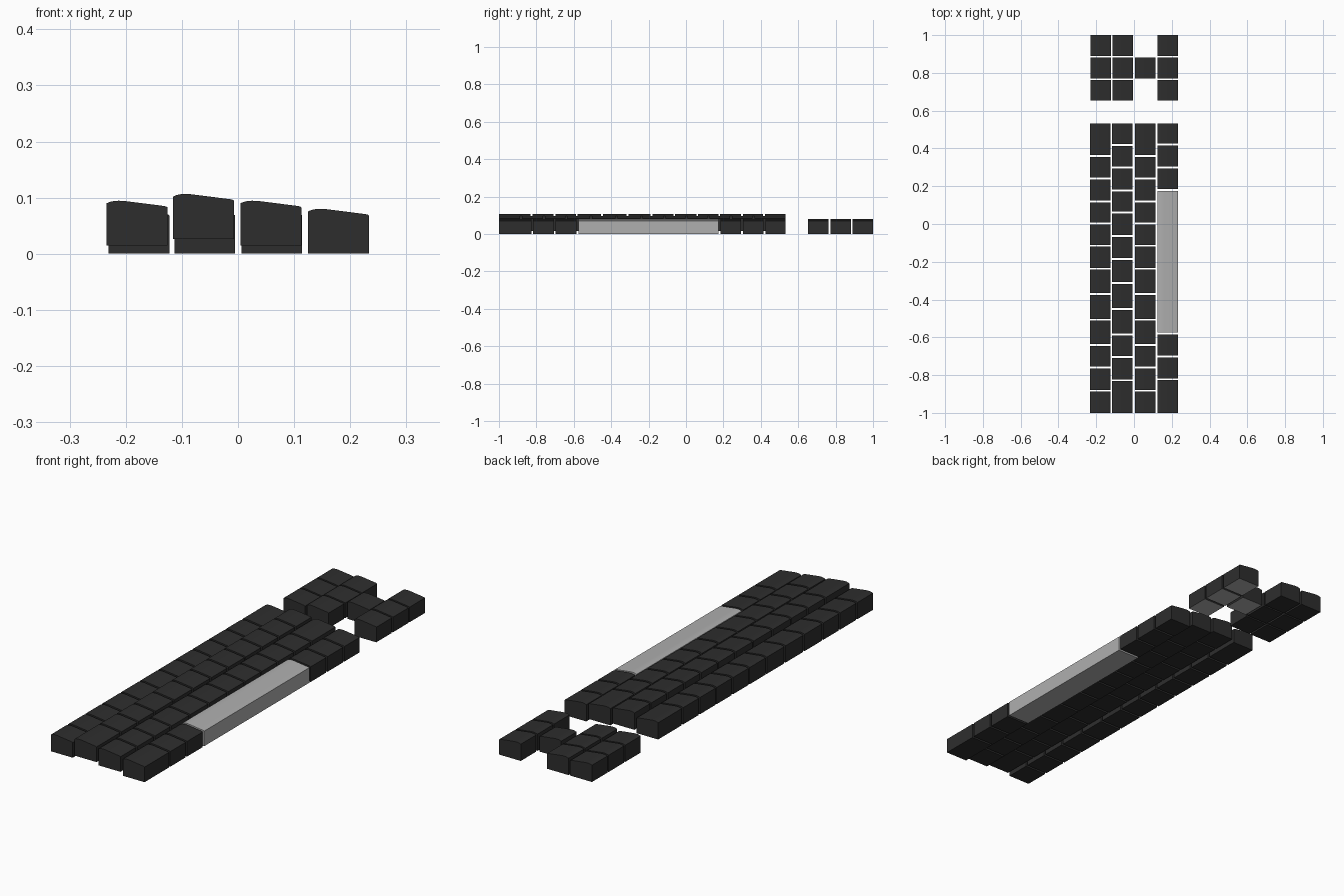
import bpy

if "Cube" in bpy.data.objects:
    bpy.data.objects.remove(bpy.data.objects["Cube"])


def colour(name, v):
    m = bpy.data.materials.new(name)
    m.diffuse_color = (v, v, v, 1)
    m.use_nodes = True
    m.node_tree.nodes["Principled BSDF"].inputs["Base Color"].default_value = m.diffuse_color
    return m


dark = colour("dark_plastic", 0.027)
grey = colour("grey_plastic", 0.43)

# Keycap side profile (x, z): tall rounded back edge sloping to the front
PROFILE = [(0, 0), (0, .0755), (.006, .078), (.013, .0795), (.021, .080),
           (.032, .0795), (.07, .0747), (.103, .0705), (.1065, .0695),
           (.1085, .068), (.1085, 0)]
GAP = 0.010


def key(name, x, y0, y1, z, side=dark, top=dark):
    """Extrude the keycap profile from y0 to y1."""
    n = len(PROFILE)
    verts = [(x + px, y, z + pz) for y in (y0, y1) for px, pz in PROFILE]
    faces = [tuple(range(n - 1, -1, -1)), tuple(range(n, 2 * n))]
    faces += [(i, (i + 1) % n, n + (i + 1) % n, n + i) for i in range(n)]
    faces = [f[::-1] for f in faces]
    mesh = bpy.data.meshes.new(name)
    mesh.from_pydata(verts, [], faces)
    mesh.materials.append(side)
    mesh.materials.append(top)
    mesh.update()
    for p in mesh.polygons:
        p.material_index = 1 if p.normal.z > 0.3 else 0
    ob = bpy.data.objects.new(name, mesh)
    bpy.context.collection.objects.link(ob)
    bpy.context.view_layer.objects.active = ob
    bpy.ops.object.select_all(action='DESELECT')
    ob.select_set(True)
    bpy.ops.object.shade_smooth_by_angle(angle=0.6)
    return ob


# Main block: column position, lift and the seams between its keys
outer = [.36, .24, .12, .003, -.115, -.237, -.371, -.507, -.64, -.76, -.883]
inner = [.418, .30, .178, .06, -.063, -.185, -.313, -.45, -.584, -.704, -.827]
last = [.42, .299, .18, -.58, -.702, -.822]
columns = [("number_row", -.234, .0145, outer), ("upper_row", -.1155, .0265, inner),
           ("lower_row", .0045, .0145, outer), ("bottom_row", .125, 0, last)]
for name, x, z, seams in columns:
    edges = [.533 + GAP / 2] + seams + [-1 - GAP / 2]
    for i, (hi, lo) in enumerate(zip(edges, edges[1:])):
        bar = hi - lo > .5
        c = grey if bar else dark
        key("space_bar" if bar else f"{name}_key_{i + 1}", x,
            lo + GAP / 2, hi - GAP / 2, z, c, c)

# Side cluster: six dark keys and four arrow keys with grey tops
XS = [-.2305, -.1135, .006, .125]
YS = [.653, .7715, .890]
for c in (0, 1):
    for r in range(3):
        key(f"navigation_key_{c * 3 + r + 1}", XS[c], YS[r], YS[r] + .11, 0)
for i, (c, r) in enumerate([(2, 1), (3, 0), (3, 1), (3, 2)]):
    key(f"arrow_key_{i + 1}", XS[c], YS[r], YS[r] + .11, 0, dark, grey)
